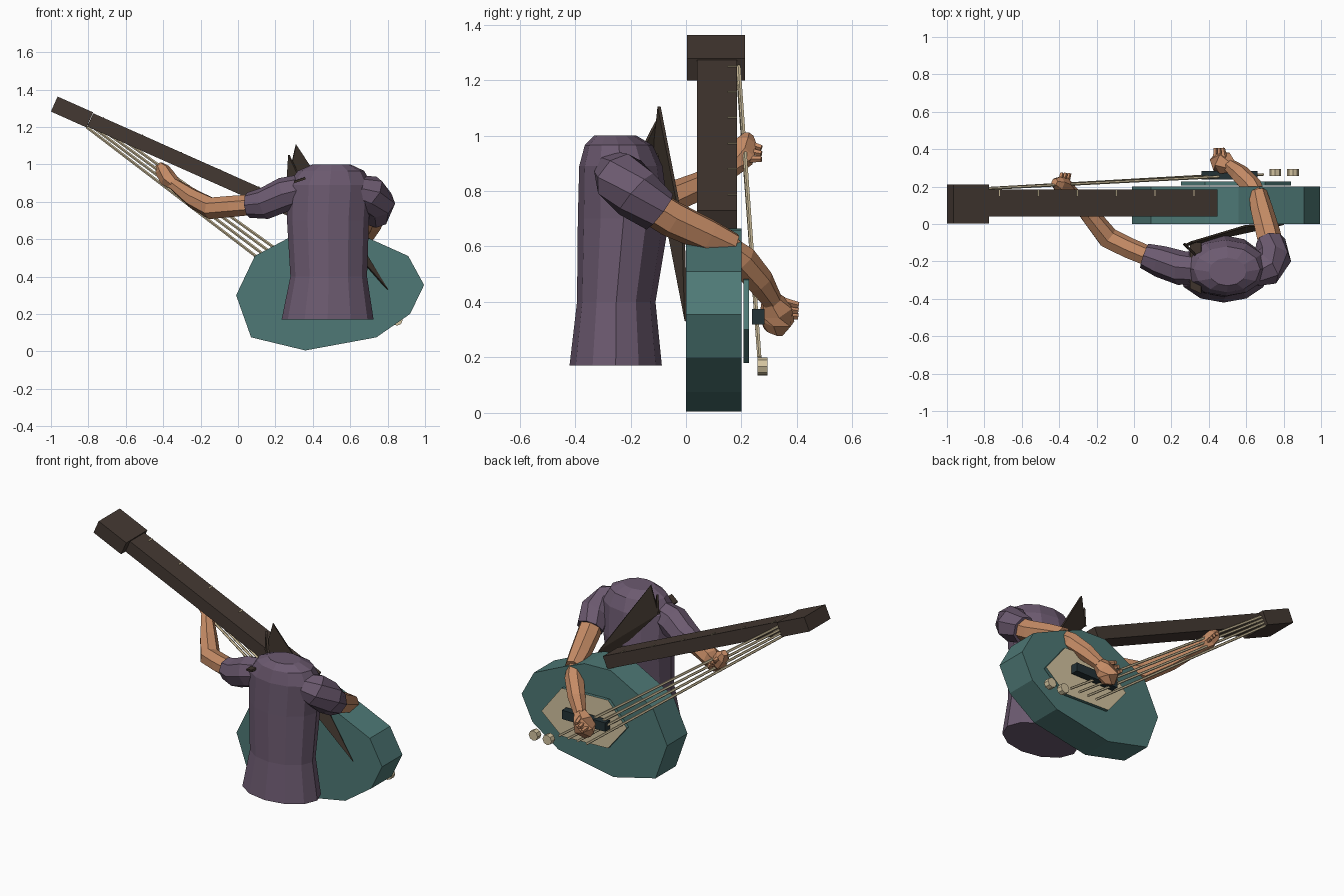
import bpy, bmesh, math
from mathutils import Vector, Matrix

if "Cube" in bpy.data.objects:
    bpy.data.objects.remove(bpy.data.objects["Cube"])


def mat(name, rgb):
    lin = [((c / 255 + 0.055) / 1.055) ** 2.4 for c in rgb]
    m = bpy.data.materials.new(name)
    m.diffuse_color = (*lin, 1)
    m.use_nodes = True
    m.node_tree.nodes["Principled BSDF"].inputs["Base Color"].default_value = m.diffuse_color
    return m


PURPLE = mat("purple_cloth", (108, 90, 112))
SKIN = mat("skin", (198, 140, 102))
TEAL = mat("teal_paint", (78, 121, 118))
BROWN = mat("dark_wood", (68, 57, 50))
STRAP = mat("strap_leather", (62, 52, 44))
CREAM = mat("cream", (212, 196, 160))
BLACK = mat("dark_metal", (36, 50, 54))


def finish(name, bm, *mats):
    bmesh.ops.recalc_face_normals(bm, faces=bm.faces)
    me = bpy.data.meshes.new(name)
    bm.to_mesh(me)
    bm.free()
    for m in mats:
        me.materials.append(m)
    ob = bpy.data.objects.new(name, me)
    bpy.context.collection.objects.link(ob)
    return ob


def skin_rings(bm, rings):
    """Bridge equal-sized rings of points and cap both ends."""
    vs = [[bm.verts.new(p) for p in r] for r in rings]
    n = len(vs[0])
    for a, b in zip(vs, vs[1:]):
        for i in range(n):
            j = (i + 1) % n
            bm.faces.new((a[i], a[j], b[j], b[i]))
    bm.faces.new(vs[0])
    bm.faces.new(vs[-1])


def tube(name, pts, radii, m, n=7):
    pts = [Vector(p) for p in pts]
    rings = []
    for i, (p, r) in enumerate(zip(pts, radii)):
        t = (pts[min(i + 1, len(pts) - 1)] - pts[max(i - 1, 0)]).normalized()
        u = t.cross(Vector((0, 0, 1))).normalized()
        w = t.cross(u)
        rings.append([p + r * (math.cos(a) * u + math.sin(a) * w)
                      for a in (math.tau * k / n for k in range(n))])
    bm = bmesh.new()
    skin_rings(bm, rings)
    return finish(name, bm, m)


def box(name, center, size, m, tilt=0):
    bm = bmesh.new()
    bmesh.ops.create_cube(bm, size=1)
    bmesh.ops.transform(bm, verts=bm.verts, matrix=Matrix.Translation(center)
                        @ Matrix.Rotation(tilt, 4, 'Y') @ Matrix.Diagonal((*size, 1)))
    return finish(name, bm, m)


def slab(name, outline, y0, y1, *mats):
    """Extrude an x-z outline along y; a second material colours the caps."""
    bm = bmesh.new()
    skin_rings(bm, [[(x, y, z) for x, z in outline] for y in (y0, y1)])
    ob = finish(name, bm, *mats)
    if len(mats) > 1:
        for f in ob.data.polygons:
            f.material_index = int(abs(f.normal.y) > 0.9)
    return ob


def sheet(name, pts, faces, thick, m):
    bm = bmesh.new()
    vs = [bm.verts.new(p) for p in pts]
    for f in faces:
        bm.faces.new([vs[i] for i in f])
    ob = finish(name, bm, m)
    mod = ob.modifiers.new("thickness", 'SOLIDIFY')
    mod.thickness, mod.offset = thick, 0
    return ob


# Instrument body and its front plate
slab("instrument_body", [(-.01, .30), (.07, .075), (.36, .005), (.74, .075), (.92, .20), (.995, .355),
     (.91, .51), (.71, .60), (.56, .66), (.38, .665), (.09, .51)], 0.0, 0.20, TEAL)
slab("front_plate", [(.84, .30), (.70, .48), (.38, .49), (.25, .35), (.38, .19), (.70, .18)],
     0.207, 0.227, TEAL, CREAM)
box("bridge", (.51, .26, .347), (.30, .045, .055), BLACK)
for i, (x, z) in enumerate([(.755, .166), (.85, .168)]):
    slab(f"knob_{i}", [(x + .031 * math.cos(a), z + .031 * math.sin(a))
                       for a in (math.tau * k / 8 for k in range(8))], .257, .293, CREAM)

# Neck, headstock, frets and strings
TILT = math.radians(24)
box("neck", (-.18, .112, .966), (1.335, .143, .078), BROWN, TILT)
box("headstock", (-.8875, .108, 1.28), (.208, .208, .088), BROWN, TILT)
for i in range(6):
    x = -.72 + .208 * i
    z = .966 - (x + .18) * math.tan(TILT) + .0427
    box(f"fret_{i}", (x, .166, z), (.006, .034, .006), CREAM, TILT)
for i in range(4):
    t = i / 3
    tube(f"string_{i}", [(-.81 + .03 * t, .19, 1.20 + .05 * t), (.50 + .19 * t, .265, .20)],
         (.008, .008), CREAM, 5)

# Torso: stacked ovals (z, x range, y range)
rings = []
for z, x0, x1, y0, y1 in [(.17, .233, .725, -.42, -.087), (.40, .28, .69, -.393, -.11),
                          (.70, .262, .70, -.39, -.06), (.89, .265, .715, -.385, -.085),
                          (.965, .32, .675, -.365, -.12), (1.0, .40, .60, -.33, -.18)]:
    rings.append([((x0 + x1) / 2 + (x1 - x0) / 2 * math.cos(a),
                   (y0 + y1) / 2 + (y1 - y0) / 2 * math.sin(a), z)
                  for a in (math.tau * k / 12 for k in range(12))])
bm = bmesh.new()
skin_rings(bm, rings)
finish("torso", bm, PURPLE)

# Fretting arm
tube("fretting_sleeve", [(.36, -.24, .87), (.25, -.235, .84), (.14, -.20, .79), (.055, -.17, .782)],
     (.08, .092, .085, .068), PURPLE, 8)
tube("fretting_arm", [(.09, -.18, .785), (-.03, -.13, .775), (-.14, -.075, .765), (-.235, .045, .815),
     (-.345, .185, .895)], (.056, .058, .06, .052, .034), SKIN)
tube("fretting_hand", [(-.335, .175, .89), (-.375, .205, .925), (-.405, .215, .97), (-.425, .225, 1.0)],
     (.034, .047, .042, .02), SKIN, 6)
for i in range(3):
    tube(f"fretting_finger_{i}", [(-.40 + .02 * i, .215, .975 - .03 * i),
         (-.385 + .02 * i, .272, .955 - .02 * i)], (.014, .011), SKIN, 5)

# Strumming arm
tube("strumming_sleeve", [(.64, -.26, .87), (.70, -.24, .85), (.745, -.18, .79), (.73, -.095, .725)],
     (.075, .098, .097, .08), PURPLE, 8)
tube("strumming_upper_arm", [(.735, -.13, .75), (.715, -.05, .70), (.68, .08, .64), (.66, .17, .60)],
     (.068, .068, .062, .05), SKIN)
tube("strumming_forearm", [(.66, .15, .60), (.63, .20, .555), (.57, .265, .475), (.515, .31, .405)],
     (.045, .056, .052, .038), SKIN)
tube("strumming_hand", [(.52, .305, .41), (.485, .325, .375), (.465, .33, .33), (.455, .315, .29)],
     (.036, .062, .064, .035), SKIN, 6)
for i in range(3):
    tube(f"strumming_finger_{i}", [(.485 - .025 * i, .34, .405 - .025 * i),
         (.475 - .02 * i, .405, .388 - .02 * i)], (.016, .012), SKIN, 5)

# Diagonal strap across the chest, with the loose fold at the shoulder
sheet("strap", [(.31, -.097, 1.105), (.27, -.115, .93), (.80, 0, .33), (.60, -.01, .66)],
      [(0, 1, 3), (1, 2, 3)], .012, STRAP)
sheet("strap_fold", [(.272, -.107, 1.05), (.265, -.105, .93), (.33, -.168, .93)], [(0, 1, 2)], .012, STRAP)
sheet("strap_back", [(.30, -.10, .91), (.36, -.10, .93), (.36, -.372, .925), (.30, -.345, .905)],
      [(0, 1, 2, 3)], .012, STRAP)
